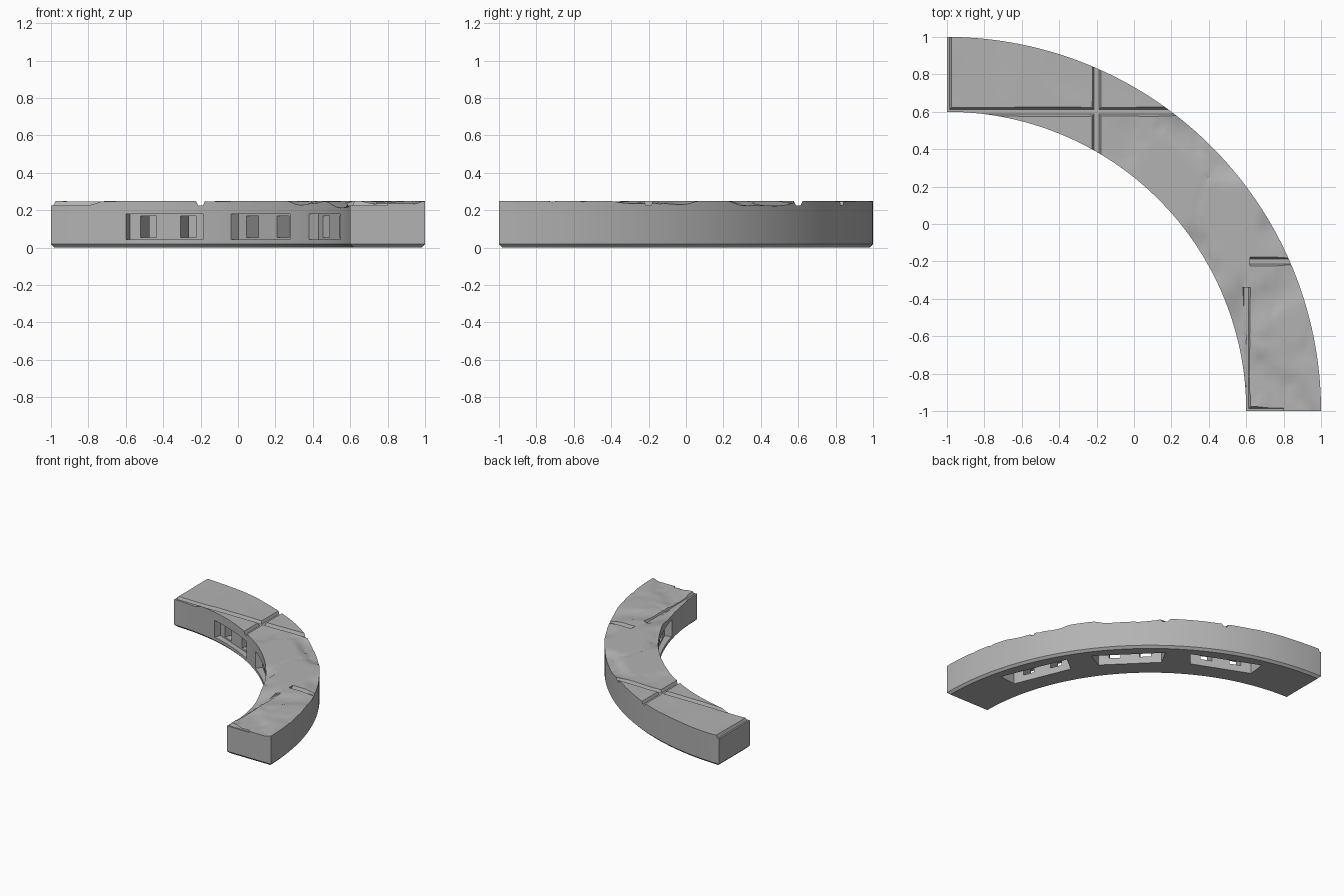
import bpy, bmesh, math
from mathutils import Vector, Matrix, noise

if "Cube" in bpy.data.objects:
    bpy.data.objects.remove(bpy.data.objects["Cube"], do_unlink=True)

INNER, OUTER, HEIGHT = 1.6, 2.0, 0.25
CENTRE = Vector((-1, -1, 0))

stone = bpy.data.materials.new("grey stone")
stone.use_nodes = True
stone.diffuse_color = (0.45, 0.45, 0.45, 1)
stone.node_tree.nodes["Principled BSDF"].inputs["Base Color"].default_value = (0.45, 0.45, 0.45, 1)


def make_object(name, bm):
    bmesh.ops.recalc_face_normals(bm, faces=bm.faces)
    mesh = bpy.data.meshes.new(name)
    bm.to_mesh(mesh)
    bm.free()
    obj = bpy.data.objects.new(name, mesh)
    bpy.context.collection.objects.link(obj)
    mesh.materials.append(stone)
    return obj


def step(a, b, t):
    t = min(max((t - a) / (b - a), 0), 1)
    return t * t * (3 - 2 * t)


def top_height(x, y):
    # Worn middle, lightly cracked lower slab, almost flat upper slabs
    middle = step(-0.2, 0.2, x) * step(0.62, 0.5, y) * step(-0.35, -0.1, y)
    lower = step(-0.15, -0.3, y)
    inner_strip = lower * step(0.62, 0.58, x)
    p = Vector((x * 3, y * 3, 0))
    broad = noise.noise(p + Vector((4, 2, 1)))
    warp = noise.noise(p * 2) * 0.35
    crack = max(0, 1 - abs(noise.noise(p * 0.9 + Vector((warp, 3, 5)))) / 0.05)
    wear = 0.003 + 0.022 * middle + 0.012 * lower
    z = HEIGHT - wear * step(-0.1, 0.35, broad) - 0.008 * crack * max(middle, lower * 0.7)
    z -= 0.02 * inner_strip * step(-0.3, 0.2, broad + 0.15)
    return z


# Curved slab: one cross-section swept through a quarter turn
def build_slab(turns=110, across=22):
    bm = bmesh.new()
    bevel = 0.018
    rows = []
    for i in range(turns + 1):
        a = math.pi / 2 * i / turns
        direction = Vector((math.cos(a), math.sin(a), 0))
        row = []
        for radius, z in ((OUTER, bevel), (OUTER - bevel, 0), (INNER + bevel, 0), (INNER, bevel)):
            p = CENTRE + direction * radius
            if z == 0:
                p.x, p.y = max(p.x, bevel - 1), max(p.y, bevel - 1)
            row.append(bm.verts.new((p.x, p.y, z)))
        for j in range(across + 1):
            p = CENTRE + direction * (INNER + (OUTER - INNER) * j / across)
            row.append(bm.verts.new((p.x, p.y, top_height(p.x, p.y))))
        rows.append(row)
    count = len(rows[0])
    for a, b in zip(rows, rows[1:]):
        for j in range(count):
            k = (j + 1) % count
            bm.faces.new((a[j], a[k], b[k], b[j]))
    for row in (rows[0], rows[-1]):
        bm.faces.new(row[:4])
        bm.faces.new([row[0]] + row[3:])
    return make_object("curved_floor_slab", bm)


# Prism through a flat outline, extruded along an offset
def prism(points, offset, matrix=Matrix()):
    bm = bmesh.new()
    face = bm.faces.new([bm.verts.new(p) for p in points])
    moved = bmesh.ops.extrude_face_region(bm, geom=[face])["geom"]
    bmesh.ops.translate(bm, verts=[v for v in moved if isinstance(v, bmesh.types.BMVert)], vec=offset)
    bm.transform(matrix)
    return make_object("cutter", bm)


def cut(target, cutter):
    cutter.hide_render = True
    mod = target.modifiers.new("cut", "BOOLEAN")
    mod.operation, mod.solver, mod.object = "DIFFERENCE", "EXACT", cutter
    bpy.context.view_layer.objects.active = target
    bpy.ops.object.modifier_apply(modifier=mod.name)
    bpy.data.objects.remove(cutter, do_unlink=True)


def groove(start, end, width=0.026, depth=0.024):
    start, end = Vector((*start, 0)), Vector((*end, 0))
    side = (end - start).normalized().cross(Vector((0, 0, 1)))
    low, high = HEIGHT - depth, HEIGHT + 0.02
    outline = [start + side * s * width + Vector((0, 0, z))
               for s, z in ((-0.5, low), (0.5, low), (1.3, high), (-1.3, high))]
    return prism(outline, end - start)


slab = build_slab()

# Joints between the paving slabs
for start, end in (((-1.1, 0.6), (0.3, 0.6)), ((-0.2, 0.3), (-0.2, 0.95)),
                   ((-1, 0.5), (-1, 1.1)), ((0.62, -0.2), (0.95, -0.2)),
                   ((0.6, -0.34), (0.6, -1.1)), ((0.5, -1), (0.8, -1))):
    cut(slab, groove(start, end))


def plan(r0, r1, w0, w1, z):
    return [(r0, -w0 / 2, z), (r1, -w1 / 2, z), (r1, w1 / 2, z), (r0, w0 / 2, z)]


# Connector sockets: shallow mouth, two slots beside a post, pocket open below
for degrees in (22.5, 45, 67.5):
    place = Matrix.Translation(CENTRE) @ Matrix.Rotation(math.radians(degrees), 4, "Z")
    cut(slab, prism(plan(1.5, 1.64, 0.445, 0.445, 0.042), (0, 0, 0.138), place))
    cut(slab, prism(plan(1.76, 1.9, 0.48, 0.56, -0.1), (0, 0, 0.28), place))
    for side in (-1, 1):
        slot = place @ Matrix.Translation((0, side * 0.115, 0))
        cut(slab, prism(plan(1.55, 1.8, 0.09, 0.09, 0.055), (0, 0, 0.115), slot))

# Crisp cut edges, soft worn stone
bpy.ops.object.select_all(action="DESELECT")
slab.select_set(True)
bpy.context.view_layer.objects.active = slab
bpy.ops.object.shade_smooth_by_angle(angle=math.radians(25))
